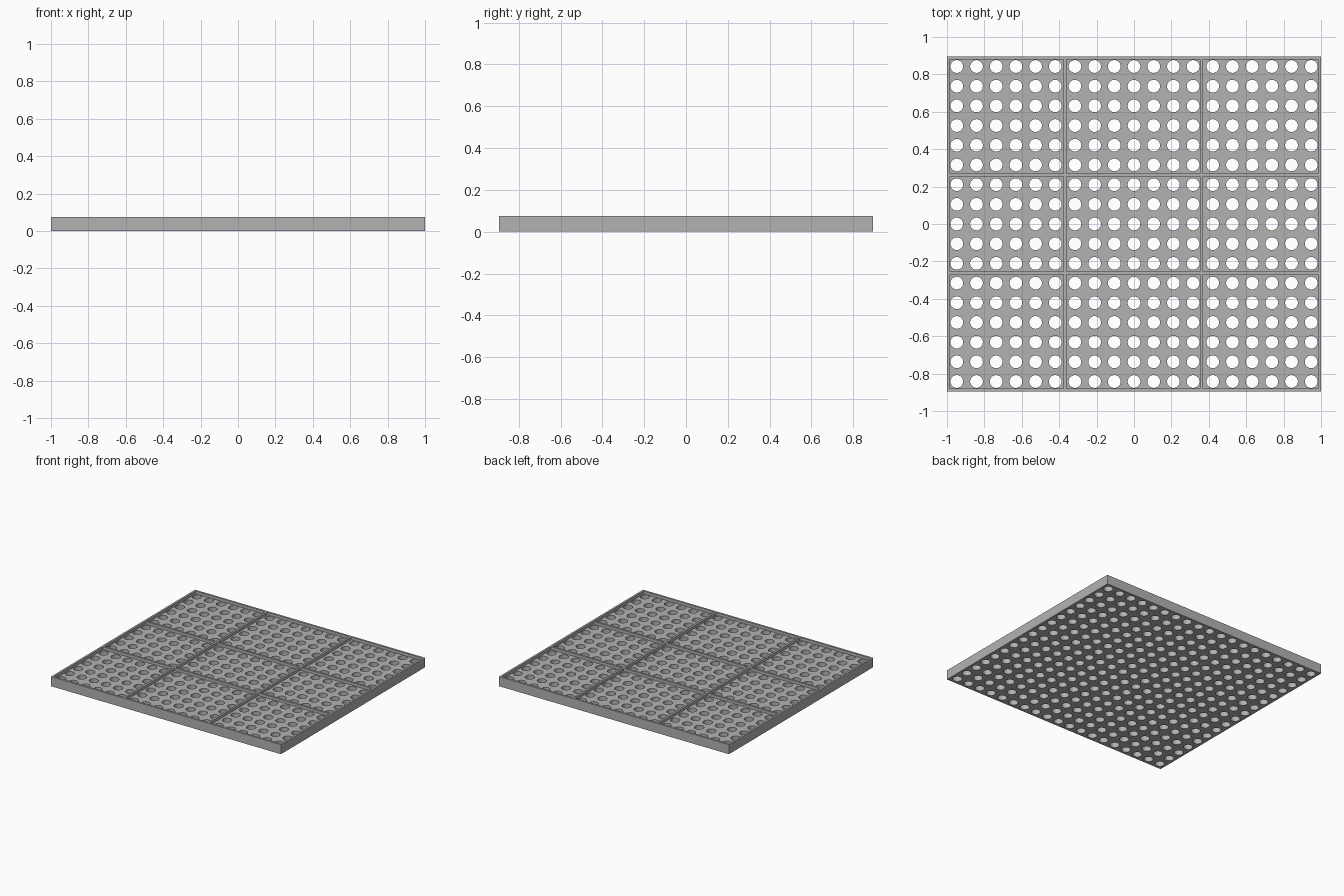
import bpy, bmesh, math

if "Cube" in bpy.data.objects:
    bpy.data.objects.remove(bpy.data.objects["Cube"], do_unlink=True)

COLS, ROWS = 19, 17
PITCH = 2 / COLS
HX, HY = 1.0, PITCH * ROWS / 2
TOP, FLOOR = 0.075, 0.053
WALL = 0.016
RADIUS = 0.034
SIDES = 32

grey = bpy.data.materials.new("plain grey")
grey.use_nodes = True
colour = (0.45, 0.45, 0.45, 1)
grey.diffuse_color = colour
grey.node_tree.nodes["Principled BSDF"].inputs["Base Color"].default_value = colour


def add_object(name, bm):
    bmesh.ops.recalc_face_normals(bm, faces=bm.faces)
    mesh = bpy.data.meshes.new(name)
    bm.to_mesh(mesh)
    bm.free()
    mesh.materials.append(grey)
    obj = bpy.data.objects.new(name, mesh)
    bpy.context.collection.objects.link(obj)
    return obj


def skin(bm, loops, closed=False):
    """Join successive vertex loops with quads."""
    rings = [[bm.verts.new(p) for p in loop] for loop in loops]
    pairs = list(zip(rings, rings[1:]))
    if closed:
        pairs.append((rings[-1], rings[0]))
    for a, b in pairs:
        for i in range(len(a)):
            j = (i + 1) % len(a)
            bm.faces.new((a[i], a[j], b[j], b[i]))


# Perforated floor: one pierced square tile, repeated in both directions
circle, square = [], []
for i in range(SIDES):
    a = 2 * math.pi * i / SIDES
    c, s = math.cos(a), math.sin(a)
    reach = PITCH / 2 / max(abs(c), abs(s))
    circle.append((c * RADIUS, s * RADIUS))
    square.append((c * reach, s * reach))
bm = bmesh.new()
skin(bm, [[(x, y, z) for x, y in outline] for outline, z in
          ((square, 0), (circle, 0), (circle, FLOOR), (square, FLOOR))])
# Outward normals: down below, up above, towards the axis in the hole
floor = add_object("perforated_floor", bm)
if floor.data.polygons[0].normal.z > 0:
    floor.data.flip_normals()
floor.location = (-HX + PITCH / 2, -HY + PITCH / 2, 0)
for name, count, offset in (("columns", COLS, (PITCH, 0, 0)), ("rows", ROWS, (0, PITCH, 0))):
    array = floor.modifiers.new(name, "ARRAY")
    array.count = count
    array.use_relative_offset = False
    array.use_constant_offset = True
    array.constant_offset_displace = offset
    array.use_merge_vertices = True
    array.merge_threshold = 0.0005


# Raised rim: outer wall, top edge and inner step down to the floor
def rectangle(inset, z):
    x, y = HX - inset, HY - inset
    return [(-x, -y, z), (x, -y, z), (x, y, z), (-x, y, z)]


bm = bmesh.new()
skin(bm, [rectangle(0, 0), rectangle(0, TOP), rectangle(WALL, TOP), rectangle(WALL, FLOOR)])
rim = add_object("rim", bm)
if rim.data.polygons[0].normal.y > 0:
    rim.data.flip_normals()


# Dividing ribs
def rib(name, x0, x1, y0, y1):
    bm = bmesh.new()
    bmesh.ops.create_cube(bm, size=1)
    for v in bm.verts:
        v.co = (x0 if v.co.x < 0 else x1, y0 if v.co.y < 0 else y1, FLOOR if v.co.z < 0 else TOP)
    add_object(name, bm)


half = WALL / 2
rib_x = (-0.37, 0.361)
rib_y = (-0.262, 0.262)
for x in rib_x:
    rib("long_rib", x - half, x + half, -HY + WALL, HY - WALL)
starts = [-HX + WALL] + [x + half for x in rib_x]
ends = [x - half for x in rib_x] + [HX - WALL]
for y in rib_y:
    for a, b in zip(starts, ends):
        rib("cross_rib", a, b, y - half, y + half)
